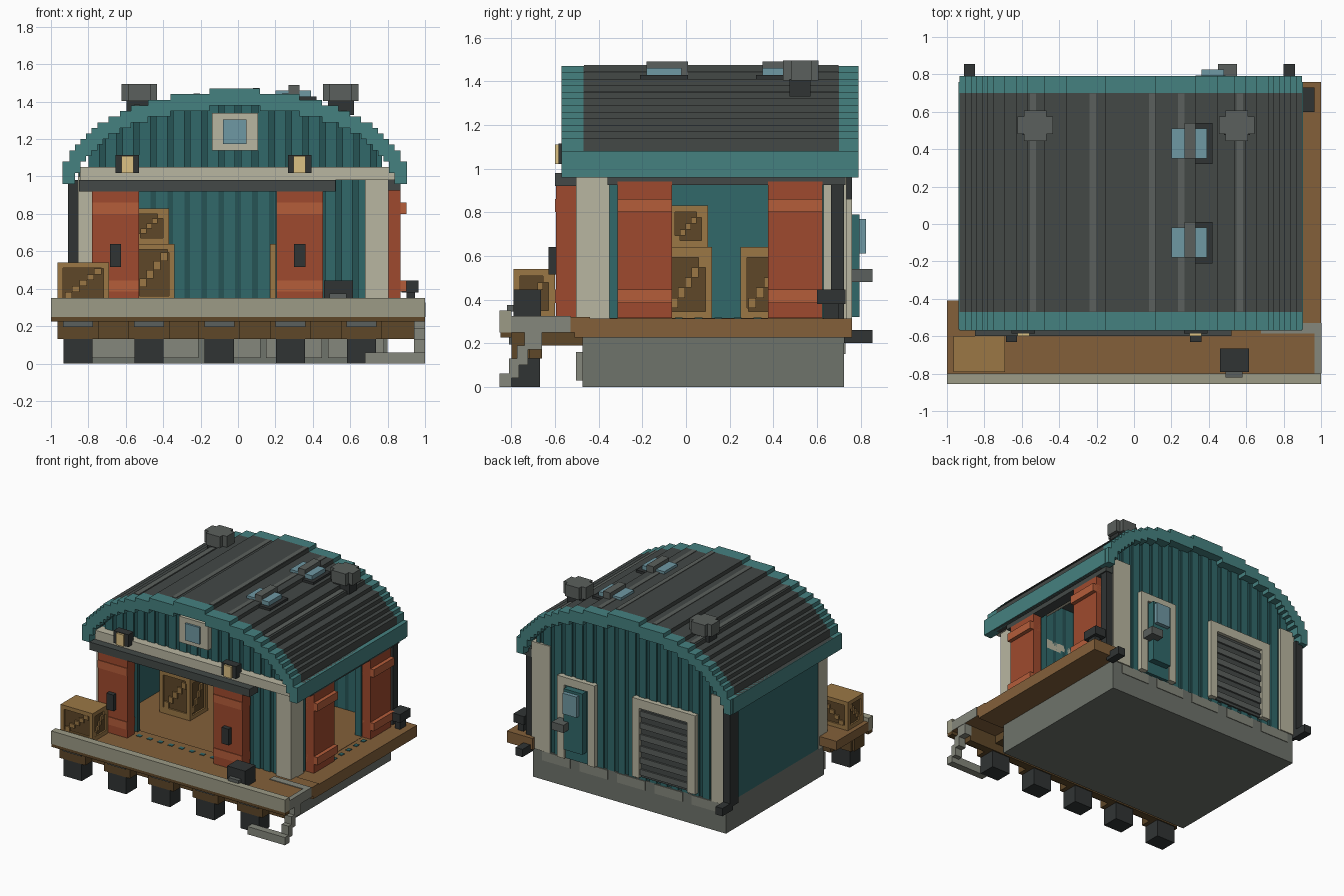
import bpy, bmesh, math

if "Cube" in bpy.data.objects:
    bpy.data.objects.remove(bpy.data.objects["Cube"])

def lin(h):
    c = [int(h[i:i + 2], 16) / 255 for i in (0, 2, 4)]
    return [((v + .055) / 1.055) ** 2.4 if v > .04 else v / 12.92 for v in c] + [1]

PAL = dict(teal='31686a', teal_dark='265355', trim='458180', roof='434846', rib='5b605d',
           orange='9f4a2e', band='b55d3a', wood='83603a', crate='9b7745', wood_dark='5e4728',
           beige='b9b6a1', stone='6e736b', stone_light='85877c', dark='303434',
           rail='434947', glass='6f98a3', lamp='dcc184', lip='9c9b86')
MATS = {}
for k, h in PAL.items():
    MATS[k] = bpy.data.materials.new(k)
    MATS[k].diffuse_color = lin(h)

def finish(name, bm, mat):
    bmesh.ops.recalc_face_normals(bm, faces=bm.faces)
    me = bpy.data.meshes.new(name)
    bm.to_mesh(me)
    bm.free()
    me.materials.append(MATS[mat])
    ob = bpy.data.objects.new(name, me)
    bpy.context.collection.objects.link(ob)
    return ob

# one object from a list of (x0, x1, y0, y1, z0, z1) blocks
def boxes(name, mat, *bs):
    bm = bmesh.new()
    for x0, x1, y0, y1, z0, z1 in bs:
        vs = bmesh.ops.create_cube(bm, size=1)['verts']
        for v in vs:
            v.co = ((x0 + x1) / 2 + v.co.x * (x1 - x0), (y0 + y1) / 2 + v.co.y * (y1 - y0),
                    (z0 + z1) / 2 + v.co.z * (z1 - z0))
    return finish(name, bm, mat)

# stepped arch heights
CX, U = -.017, .03
def arch(x, a, b):
    t = 1 - ((x - CX) / a) ** 2
    return .96 + b * math.sqrt(t) if t > 0 else .96
def outer(x):
    return max(1.08, round(arch(x, .93, .5) / U) * U)
def inner(x):
    return round(arch(x, .85, .41) / U) * U

def arch_shell(name, mat, y0, y1):
    n = 61
    xs = [CX - n * U / 2 + i * U for i in range(n + 1)]
    top, bot = [], []
    for a, b in zip(xs, xs[1:]):
        m = (a + b) / 2
        top += [(a, outer(m)), (b, outer(m))]
        bot += [(a, inner(m)), (b, inner(m))]
    pts = []
    for p in top + bot[::-1]:
        if not pts or p != pts[-1]:
            pts.append(p)
    bm = bmesh.new()
    f = bm.faces.new([bm.verts.new((x, y0, z)) for x, z in pts])
    r = bmesh.ops.extrude_face_region(bm, geom=[f])
    bmesh.ops.translate(bm, vec=(0, y1 - y0, 0),
                        verts=[g for g in r['geom'] if isinstance(g, bmesh.types.BMVert)])
    finish(name, bm, mat)

# roof, end trims, eaves, ribs
arch_shell('roof_shell', 'roof', -.47, .70)
arch_shell('front_roof_trim', 'trim', -.57, -.47)
arch_shell('back_roof_trim', 'trim', .70, .79)
boxes('eaves', 'trim', (-.937, -.905, -.565, .76, .96, 1.08), (.871, .903, -.565, .76, .96, 1.08))
boxes('roof_ribs', 'rib', *[(x - .017, x + .017, -.468, .698, outer(x) - .04, outer(x) + .004)
                            for x in (-.54, -.22, .097, .253, .565)])

# corrugated walls made of alternating stripes
def corrugated(name, x0, x1, y0, y1, z0, top, side):
    n = round((x1 - x0) / U)
    w = (x1 - x0) / n
    light, shade = [], []
    for i in range(n):
        a = x0 + i * w
        z1 = top(a + w / 2)
        if i % 3 == 2:
            shade.append((a, a + w, y0 + (.01 if side < 0 else 0), y1 - (.01 if side > 0 else 0), z0, z1))
        else:
            light.append((a, a + w, y0, y1, z0, z1))
    boxes(name, 'teal', *light)
    boxes(name + '_grooves', 'teal_dark', *shade)

under = lambda x: inner(x) + .03
corrugated('front_gable', -.80, .77, -.48, -.44, 1.0, under, -1)
corrugated('back_wall', -.80, .77, .68, .725, .225, under, 1)
corrugated('front_wall_right', .20, .70, -.48, -.44, .30, lambda x: 1.0, -1)
corrugated('front_wall_left', -.80, -.53, -.48, -.44, .30, lambda x: 1.0, -1)
boxes('left_wall', 'teal', (-.85, -.80, -.46, .72, .225, 1.05))
boxes('right_wall', 'teal', (.74, .79, -.38, -.07, .30, 1.0), (.74, .79, .375, .66, .30, 1.0))

# beams and corner columns
boxes('top_beams', 'beige', (-.845, .845, -.54, -.44, .98, 1.05), (.73, .80, -.44, .72, .96, 1.05))
boxes('corner_columns', 'beige', (.68, .805, -.505, -.35, .31, 1.0), (-.855, -.775, -.505, -.40, .225, 1.0),
      (.65, .805, .63, .735, .225, 1.05), (-.855, -.73, .66, .735, .225, 1.05))
boxes('corner_pipes', 'dark', (-.91, -.85, .66, .76, .23, .98), (.80, .86, .665, .725, .31, .97))
boxes('pipe_feet', 'dark', (-.91, -.85, .725, .855, .20, .26), (.80, .86, .725, .855, .20, .26))

# foundation and floor
boxes('foundation', 'stone', (-.85, .80, -.475, .725, 0, .225))
boxes('foundation_blocks', 'stone_light',
      *[(x, x + .30, -.505, -.47, .03, .16) for x in (-.84, -.51, -.18, .15, .48)],
      *[(x, x + .24, .72, .73, .15, .222) for x in (-.8, -.48, -.16, .16, .48)])
boxes('floor', 'wood', (-.84, .80, -.46, .70, .22, .315))

# loading deck
boxes('deck', 'wood', (-1, 1, -.80, -.44, .25, .32), (-1, -.85, -.80, -.41, .25, .32))
boxes('side_deck', 'wood', (.78, 1, -.51, .76, .225, .313))
boxes('deck_lip', 'lip', (-1, 1, -.855, -.80, .25, .35))
boxes('deck_skirt', 'wood_dark', (-1, 1, -.85, -.80, .225, .25), (-.95, .95, -.72, -.66, .13, .25))
LEGS = (-.855, -.475, -.10, .28, .66)
boxes('deck_brackets', 'wood_dark', *[(x - .11, x + .11, -.80, -.68, .13, .25) for x in LEGS],
      *[(x - .06, x + .06, -.70, -.46, .19, .25) for x in LEGS])
boxes('bracket_caps', 'rib', *[(x - .08, x + .08, -.81, -.78, .195, .225) for x in LEGS])
boxes('deck_feet', 'dark', *[(x - .078, x + .078, -.80, -.67, 0, .13) for x in LEGS])
boxes('corner_steps', 'stone_light', (.68, 1, -.855, -.80, 0, .06), (.94, 1, -.81, -.765, .04, .13),
      (.94, 1, -.775, -.725, .10, .19), (.94, 1, -.74, -.66, .17, .25),
      (.965, 1.002, -.80, -.53, .25, .325), (.68, 1, -.585, -.53, .30, .325))
boxes('door_track', 'teal', *[(-.5 + i * .09, -.465 + i * .09, -.53, -.50, .31, .324) for i in range(8)],
      *[(.83, .86, -.05 + i * .09, -.015 + i * .09, .30, .318) for i in range(5)])

# front sliding doors
for side, x in (('left', -.78), ('right', .205)):
    boxes(side + '_front_door', 'orange', (x, x + .25, -.595, -.505, .32, .93))
    boxes(side + '_front_door_bands', 'band', (x, x + .25, -.60, -.50, .80, .86), (x, x + .25, -.60, -.50, .385, .445))
    boxes(side + '_front_door_handle', 'dark', (x + .095, x + .155, -.63, -.59, .515, .64))
boxes('front_rail', 'rail', (-.85, .52, -.60, -.50, .92, .98))

# side sliding doors
for side, y in (('near', -.315), ('far', .375)):
    boxes(side + '_side_door', 'orange', (.80, .87, y, y + .25, .315, .94))
    boxes(side + '_side_door_bands', 'band', (.80, .90, y, y + .25, .80, .86), (.80, .90, y, y + .25, .385, .445))
boxes('side_rail', 'rail', (.79, .87, -.36, .73, .925, .985))

# lamps and gable window
for i, x in enumerate((-.592, .33)):
    boxes(f'lamp_housing_{i}', 'dark', (x - .063, x + .063, -.585, -.52, 1.02, 1.115))
    boxes(f'lamp_glow_{i}', 'lamp', (x - .032, x + .032, -.60, -.56, 1.02, 1.11))
boxes('gable_window_frame', 'beige', (-.14, .108, -.52, -.46, 1.14, 1.34))
boxes('gable_window_glass', 'glass', (-.08, .045, -.535, -.48, 1.175, 1.305))

# back door
boxes('back_door_frame', 'beige', (.25, .31, .70, .76, .23, .86), (.51, .57, .70, .76, .23, .86),
      (.25, .57, .70, .76, .80, .86))
boxes('back_door', 'teal', (.31, .51, .70, .745, .23, .80), (.33, .49, .74, .795, .32, .79))
boxes('back_door_window', 'glass', (.36, .48, .78, .825, .61, .77))
boxes('back_door_box', 'rib', (.45, .55, .75, .855, .48, .54))

# back shutter
boxes('shutter_frame', 'beige', (-.61, -.54, .70, .76, .25, .86), (-.13, -.07, .70, .76, .25, .86),
      (-.61, -.07, .70, .76, .79, .86))
boxes('shutter', 'roof', (-.55, -.12, .70, .735, .25, .80))
boxes('shutter_slats', 'rib', *[(-.54, -.13, .70, .748, .27 + i * .09, .315 + i * .09) for i in range(6)])

# roof vents
for i, x in enumerate((-.527, .55)):
    boxes(f'vent_{i}', 'rib', (x - .095, x + .095, .48, .575, 1.403, 1.495),
          (x - .06, x + .06, .445, .608, 1.403, 1.495))
    boxes(f'vent_base_{i}', 'dark', (x - .07, x + .07, .475, .57, 1.33, 1.41))

# skylights
for i, y in enumerate((-.21, .32)):
    boxes(f'skylight_frame_{i}', 'dark', (.20, .42, y, y + .22, 1.37, 1.428), (.17, .21, y + .09, y + .12, 1.40, 1.428))
    boxes(f'skylight_glass_{i}', 'glass', (.20, .27, y + .03, y + .19, 1.41, 1.46), (.33, .39, y + .03, y + .19, 1.41, 1.46))
    boxes(f'skylight_ridge_{i}', 'rib', (.27, .33, y + .03, y + .22, 1.41, 1.49))

# bollards
boxes('front_bollard', 'dark', (.46, .615, -.79, -.665, .32, .445))
boxes('front_bollard_foot', 'rib', (.49, .58, -.82, -.77, .345, .375))
boxes('side_bollard', 'dark', (.875, .965, .60, .73, .38, .445), (.90, .945, .63, .70, .31, .39))

# crates with frames and stepped diagonal braces
def crate(name, x0, x1, y0, y1, z0, z1, t=.03):
    boxes(name, 'wood_dark', (x0 + .012, x1 - .012, y0 + .012, y1 - .012, z0, z1 - .012))
    f = [(x0, x1, y0, y1, z, z + t) for z in (z0, z1 - t)]
    f += [(x, x + t, y, y + t, z0, z1) for x in (x0, x1 - t) for y in (y0, y1 - t)]
    n = 7
    for i in range(n):
        z = z0 + (z1 - z0) * i / n
        zt = z + (z1 - z0) / n
        dx, dy = (x1 - x0) / n, (y1 - y0) / n
        f.append((x0 + i * dx, x0 + (i + 1) * dx, y0, y1, z, zt))
        f.append((x0, x1, y0 + i * dy, y0 + (i + 1) * dy, z, zt))
    boxes(name + '_frame', 'crate', *f)

crate('deck_crate', -.965, -.69, -.79, -.60, .32, .54)
crate('inside_crate_low', -.60, -.34, -.10, .12, .315, .64)
crate('inside_crate_high', -.58, -.37, -.08, .10, .64, .83)
crate('inside_crate_right', .17, .45, .25, .50, .315, .64)

for m in bpy.data.materials:
    if m.users and not m.is_grease_pencil:
        m.use_nodes = True
        m.node_tree.nodes["Principled BSDF"].inputs["Base Color"].default_value = m.diffuse_color
